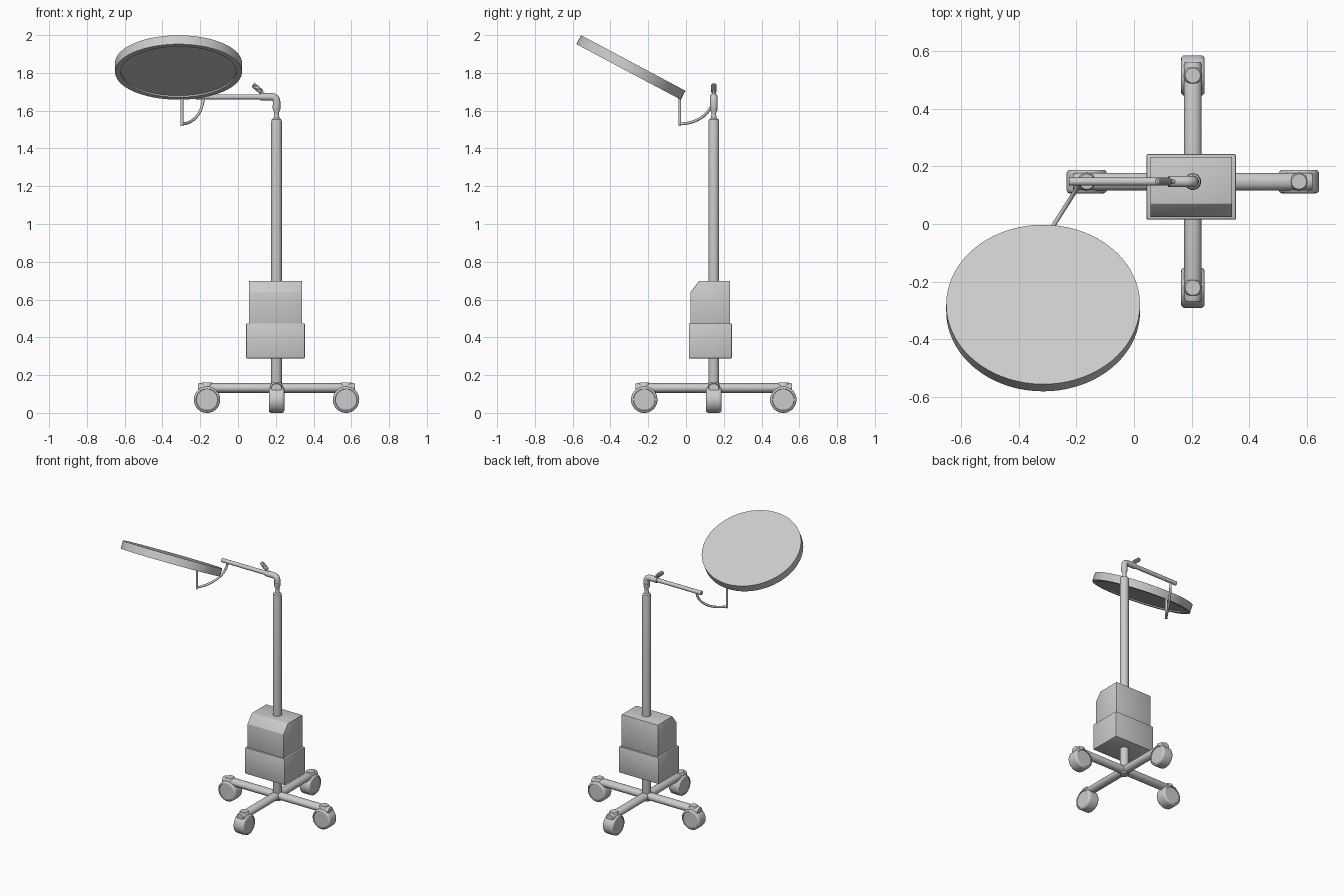
import bpy, bmesh
from math import sin, cos, pi, radians
from mathutils import Matrix, Vector

if "Cube" in bpy.data.objects:
    bpy.data.objects.remove(bpy.data.objects["Cube"])

PX, PY = 0.204, 0.147          # pole position


def finish(name, bm, angle=35):
    bmesh.ops.recalc_face_normals(bm, faces=bm.faces)
    me = bpy.data.meshes.new(name)
    bm.to_mesh(me)
    bm.free()
    ob = bpy.data.objects.new(name, me)
    bpy.context.collection.objects.link(ob)
    smooth(ob, angle)
    return ob


def smooth(ob, angle=35):
    bpy.ops.object.select_all(action='DESELECT')
    ob.select_set(True)
    bpy.context.view_layer.objects.active = ob
    bpy.ops.object.shade_smooth_by_angle(angle=radians(angle))


def lathe(name, profile, matrix, steps=32):
    """Turn (radius, height) points around local z, cap both ends."""
    bm = bmesh.new()
    rings = [[bm.verts.new((r * cos(2 * pi * i / steps), r * sin(2 * pi * i / steps), h))
              for i in range(steps)] for r, h in profile]
    for a, b in zip(rings, rings[1:]):
        for i in range(steps):
            j = (i + 1) % steps
            bm.faces.new((a[i], a[j], b[j], b[i]))
    bm.faces.new(rings[0])
    bm.faces.new(rings[-1])
    bm.transform(matrix)
    return finish(name, bm)


def tube(name, points, radius):
    cu = bpy.data.curves.new(name, 'CURVE')
    cu.dimensions = '3D'
    cu.bevel_depth = radius
    cu.bevel_resolution = 5
    cu.use_fill_caps = True
    sp = cu.splines.new('POLY')
    sp.points.add(len(points) - 1)
    for p, co in zip(sp.points, points):
        p.co = (*co, 1)
    ob = bpy.data.objects.new(name, cu)
    bpy.context.collection.objects.link(ob)
    bpy.ops.object.select_all(action='DESELECT')
    ob.select_set(True)
    bpy.context.view_layer.objects.active = ob
    bpy.ops.object.convert(target='MESH')
    smooth(bpy.context.object)


def prism(name, outline, x0, x1, bevel):
    """Extrude a (y, z) outline along x with softened edges."""
    bm = bmesh.new()
    face = bm.faces.new([bm.verts.new((x0, y, z)) for y, z in outline])
    new = bmesh.ops.extrude_face_region(bm, geom=[face])['geom']
    bmesh.ops.translate(bm, vec=(x1 - x0, 0, 0),
                        verts=[v for v in new if isinstance(v, bmesh.types.BMVert)])
    bmesh.ops.bevel(bm, geom=bm.edges[:], offset=bevel, segments=2, profile=0.5, affect='EDGES')
    finish(name, bm)


# four-legged base with casters
wheel = [(0.050, -0.037), (0.056, -0.037), (0.058, -0.041), (0.064, -0.039), (0.069, -0.033),
         (0.070, -0.025), (0.070, 0.025), (0.069, 0.033), (0.064, 0.039), (0.058, 0.041),
         (0.056, 0.037), (0.050, 0.037)]
lay = Matrix.Rotation(pi / 2, 4, 'Y')
for k in range(4):
    base = Matrix.Translation((PX, PY, 0)) @ Matrix.Rotation(k * pi / 2, 4, 'Z')
    lathe(f"base_leg_{k}", [(0.03, 0), (0.03, 0.405), (0.026, 0.415)],
          base @ Matrix.Translation((0, 0, 0.132)) @ Matrix.Diagonal((1, 1, 0.85, 1)) @ lay)
    lathe(f"caster_stem_{k}", [(0.031, 0.08), (0.031, 0.152), (0.026, 0.16)],
          base @ Matrix.Translation((0.368, 0, 0)))
    lathe(f"caster_wheel_{k}", wheel,
          base @ Matrix.Translation((0.368, 0, 0.07)) @ Matrix.Rotation(pi / 2, 4, 'X'), 40)

# pole with tapered neck
lathe("pole", [(0.027, 0.1), (0.029, 0.11), (0.029, 1.535), (0.026, 1.553), (0.016, 1.56),
               (0.013, 1.575), (0.013, 1.59), (0.021, 1.61), (0.021, 1.63)],
      Matrix.Translation((PX, PY, 0)))

# control housing: lower box and chamfered upper box
prism("housing_lower", [(0.015, 0.288), (0.243, 0.288), (0.243, 0.474), (0.015, 0.474)],
      0.043, 0.354, 0.006)
prism("housing_upper", [(0.024, 0.46), (0.233, 0.46), (0.233, 0.699), (0.07, 0.699), (0.024, 0.64)],
      0.057, 0.34, 0.003)

# elbow and horizontal arm
bend = [(PX - 0.025 + 0.025 * cos(t * pi / 12), PY, 1.648 + 0.025 * sin(t * pi / 12)) for t in range(7)]
tube("elbow", [(PX, PY, 1.61)] + bend + [(0.118, PY, 1.673)], 0.02)
tube("arm", [(0.13, PY, 1.673), (-0.226, PY, 1.673)], 0.014)

# ribbed handle
tilt = Matrix.Translation((0.15, PY, 1.678)) @ Matrix.Rotation(radians(-50), 4, 'Y')
lathe("handle_stem", [(0.007, 0), (0.007, 0.04)], tilt, 16)
ribs = [(0.011, 0.033)]
for i in range(9):
    h = 0.036 + i * 0.006
    ribs += [(0.014, h), (0.014, h + 0.003), (0.012, h + 0.0035), (0.012, h + 0.0055)]
lathe("handle_grip", ribs + [(0.008, 0.093)], tilt, 20)

# curved bracket and upright under the lamp head
a, b = Vector((-0.184, 0.145, 1.672)), Vector((-0.297, -0.033, 1.53))
arc = []
for i in range(17):
    t = i / 16 * pi / 2
    p = a.lerp(b, 1 - cos(t))
    p.z = a.z + (b.z - a.z) * sin(t)
    arc.append(p)
tube("curved_bracket", arc, 0.0075)
tube("lamp_upright", [(-0.297, -0.033, 1.52), (-0.297, -0.033, 1.672)], 0.008)

# tilted oval lamp head with recessed underside panel
head = (Matrix.Translation((-0.315, -0.279, 1.852)) @ Matrix.Rotation(radians(-28), 4, 'X')
        @ Matrix.Diagonal((0.336, 0.313, 1, 1)))
lathe("lamp_head", [(1, 0), (1, -0.053), (0.91, -0.053), (0.905, -0.045)], head, 72)
